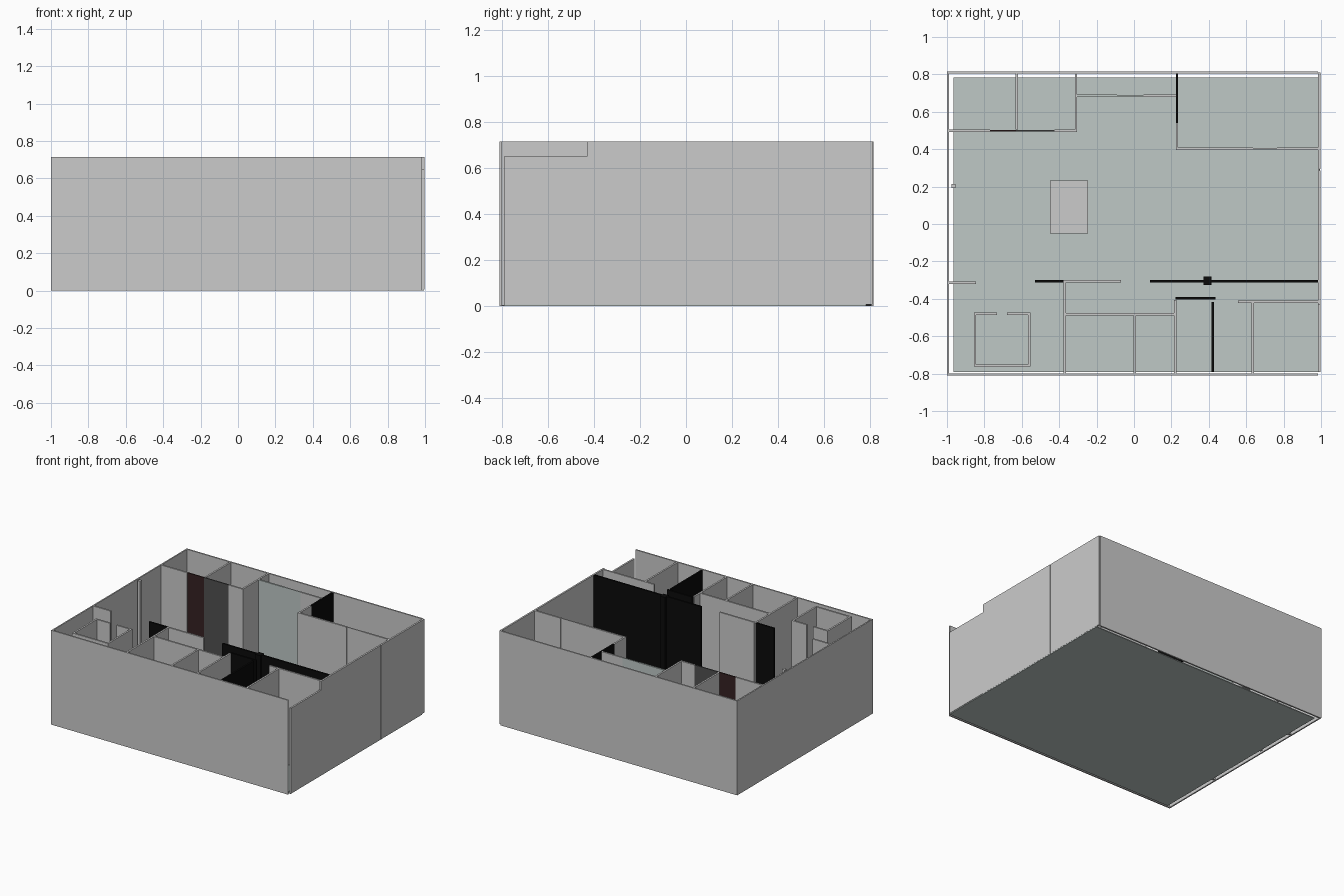
import bpy

if "Cube" in bpy.data.objects:
    bpy.data.objects.remove(bpy.data.objects["Cube"])

H = 0.715      # wall height
T = 0.013      # wall thickness


def material(name, rgb):
    m = bpy.data.materials.new(name)
    m.diffuse_color = (*rgb, 1)
    m.use_nodes = True
    m.node_tree.nodes["Principled BSDF"].inputs["Base Color"].default_value = m.diffuse_color
    return m


BLACK = material("black_panel", (0.003, 0.003, 0.003))
RED = material("dark_red_door", (0.035, 0.015, 0.016))
DARK = material("dark_grey_door", (0.08, 0.08, 0.08))
GLASS = material("grey_green", (0.52, 0.58, 0.565))


def box(name, x0, x1, y0, y1, z0=0.0, z1=H, mat=None):
    bpy.ops.mesh.primitive_cube_add(
        size=1, location=((x0 + x1) / 2, (y0 + y1) / 2, (z0 + z1) / 2))
    o = bpy.context.object
    o.name = name
    o.scale = (x1 - x0, y1 - y0, z1 - z0)
    bpy.ops.object.transform_apply(location=False, rotation=False, scale=True)
    if mat:
        o.data.materials.append(mat)
    return o


def wall_x(name, y, x0, x1, mat=None, t=T):
    """Wall running along x."""
    return box(name, x0, x1, y - t / 2, y + t / 2, 0.003, H, mat)


def wall_y(name, x, y0, y1, mat=None, t=T):
    """Wall running along y."""
    return box(name, x - t / 2, x + t / 2, y0, y1, 0.003, H, mat)


# Floor slab, stopping short of the left, back and front walls
box("floor", -0.965, 0.995, -0.79, 0.783, 0, 0.006, GLASS)

# Outer walls
box("outer_wall_front", -1, 0.985, -0.81, -0.799)
box("outer_wall_back", -1, 0.985, 0.804, 0.815)
box("outer_wall_left", -1, -0.99, -0.799, 0.804)
box("outer_wall_right_low", 0.985, 0.998, -0.79, -0.43, 0.006, 0.65)
box("outer_wall_right_middle", 0.983, 0.996, -0.43, 0.285, 0.006)
box("outer_wall_right_back", 0.983, 0.996, 0.293, 0.81, 0.006)
box("outer_wall_right_joint", 0.983, 0.992, 0.285, 0.293, 0.006)

# Back left rooms with two coloured doors
wall_x("back_left_wall_a", 0.498, -0.99, -0.77)
wall_x("red_door", 0.498, -0.77, -0.63, RED, 0.009)
wall_x("grey_door", 0.498, -0.63, -0.425, DARK, 0.009)
wall_x("back_left_wall_b", 0.498, -0.425, -0.304)
wall_y("back_left_divider", -0.628, 0.504, 0.804)
wall_y("back_left_side", -0.31, 0.504, 0.804)

# Back niche with glazed front
wall_x("niche_glass_left", 0.685, -0.304, -0.09, GLASS)
wall_x("niche_door", 0.685, -0.09, 0.05, GLASS, 0.007)
wall_x("niche_wall_right", 0.685, 0.05, 0.224)

# Back right room
wall_y("back_right_black_side", 0.23, 0.54, 0.804, BLACK)
wall_y("back_right_side", 0.23, 0.395, 0.54)
wall_x("back_right_wall_a", 0.402, 0.236, 0.635)
wall_x("back_right_door", 0.402, 0.635, 0.765, None, 0.007)
wall_x("back_right_wall_b", 0.402, 0.765, 0.983)

# Middle partitions
wall_x("left_stub_wall", -0.315, -0.99, -0.845)
wall_x("black_partition_left", -0.305, -0.53, -0.376, BLACK)
wall_x("corridor_wall", -0.305, -0.363, -0.07)
wall_x("black_partition_right", -0.305, 0.085, 0.983, BLACK)
box("black_column", 0.372, 0.415, -0.325, -0.28, 0.003, H, BLACK)
box("left_post", -0.977, -0.955, 0.192, 0.214, 0.003)

# Front rooms
wall_x("front_rooms_wall", -0.482, -0.363, 0.214)
for i, (x, top) in enumerate([(-0.37, -0.299), (0.005, -0.489),
                              (0.22, -0.407), (0.635, -0.422)]):
    wall_y(f"front_divider_{i + 1}", x, -0.799, top)
wall_x("front_right_wall", -0.415, 0.555, 0.985)
wall_x("black_room_wall", -0.398, 0.222, 0.435, BLACK)
wall_y("black_room_side", 0.421, -0.79, -0.418, BLACK)

# Free-standing cubicle at front left
wall_y("cubicle_left", -0.85, -0.763, -0.474)
wall_y("cubicle_right", -0.561, -0.763, -0.474)
wall_x("cubicle_front", -0.757, -0.8435, -0.5675)
wall_x("cubicle_back_left", -0.48, -0.8435, -0.733)
wall_x("cubicle_back_right", -0.48, -0.68, -0.5675)

# Low block in the main room
box("low_block", -0.45, -0.245, -0.052, 0.232, 0.004, 0.15)
